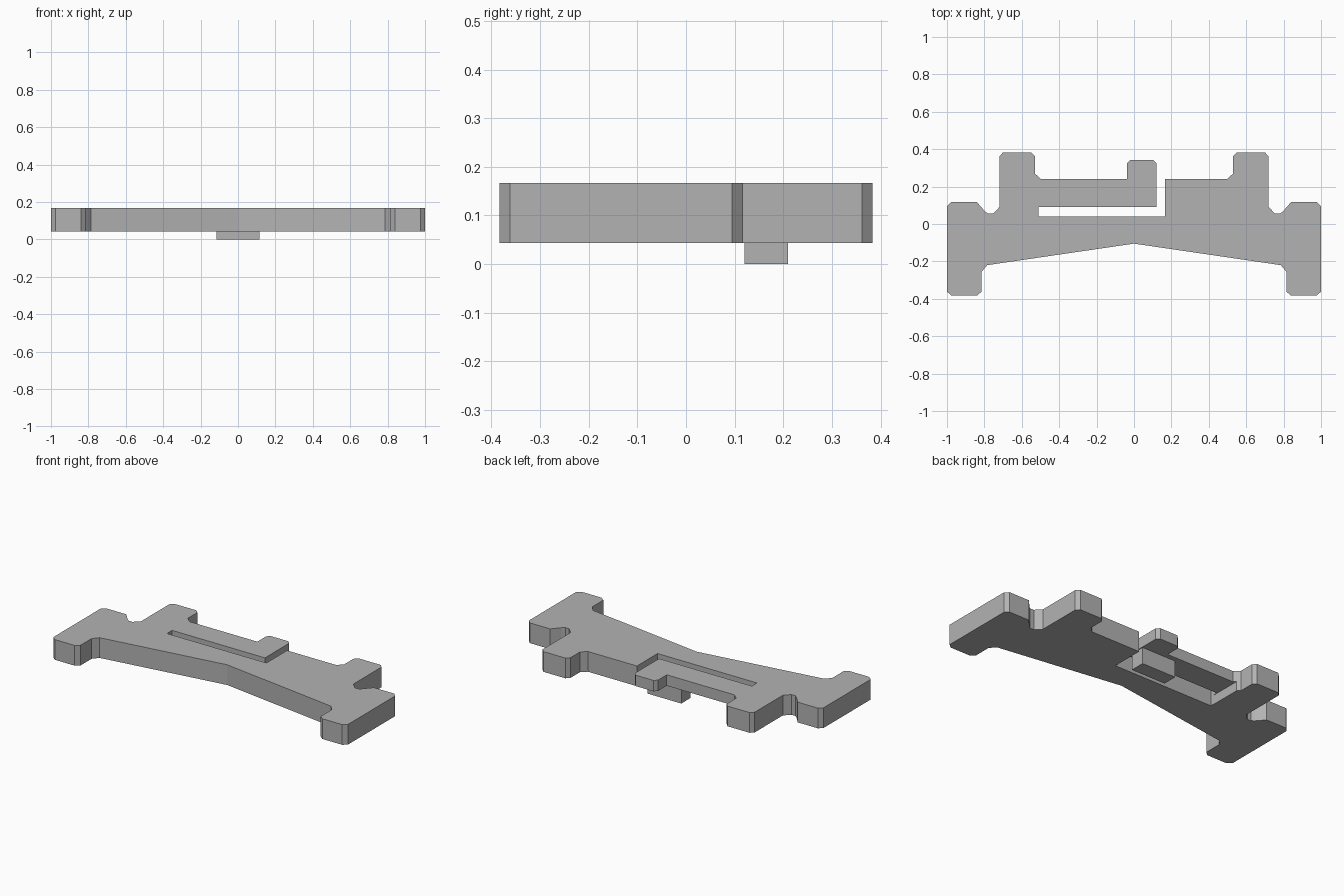
import bpy
import bmesh

BOTTOM, TOP = 0.043, 0.167   # plate underside and top
ARM_BOTTOM = 0.1             # underside of the thin spring arm

default = bpy.data.objects.get("Cube")
if default:
    bpy.data.objects.remove(default, do_unlink=True)

grey = bpy.data.materials.new("plain grey")
grey.use_nodes = True
colour = (0.45, 0.45, 0.45, 1)
grey.diffuse_color = colour
grey.node_tree.nodes["Principled BSDF"].inputs["Base Color"].default_value = colour


def prism(name, outline, z0, z1):
    """Extrude a flat outline from z0 to z1."""
    bm = bmesh.new()
    face = bm.faces.new([bm.verts.new((x, y, z0)) for x, y in outline])
    new = bmesh.ops.extrude_face_region(bm, geom=[face])["geom"]
    verts = [v for v in new if isinstance(v, bmesh.types.BMVert)]
    bmesh.ops.translate(bm, verts=verts, vec=(0, 0, z1 - z0))
    bmesh.ops.recalc_face_normals(bm, faces=bm.faces)
    mesh = bpy.data.meshes.new(name)
    bm.to_mesh(mesh)
    bm.free()
    mesh.materials.append(grey)
    obj = bpy.data.objects.new(name, mesh)
    bpy.context.collection.objects.link(obj)
    return obj


def rectangle(x0, x1, y0, y1):
    return [(x0, y0), (x1, y0), (x1, y1), (x0, y1)]


# One side of the plate: front foot, side notch and rear foot
side = [(0.785, -0.22), (0.795, -0.232), (0.815, -0.255), (0.815, -0.362),
        (0.84, -0.383), (0.975, -0.383), (1, -0.362), (1, 0.095),
        (0.978, 0.117), (0.84, 0.117), (0.797, 0.068), (0.78, 0.055),
        (0.755, 0.055), (0.72, 0.09), (0.72, 0.362), (0.70, 0.383),
        (0.55, 0.383), (0.53, 0.362), (0.53, 0.27), (0.497, 0.24)]
mirrored = [(-x, y) for x, y in reversed(side)]

# Slot and spring arm with its finger tab, between the rear feet
slot_and_arm = [(0.165, 0.24), (0.165, 0.04), (-0.51, 0.04), (-0.51, 0.09),
                (0.12, 0.09), (0.12, 0.325), (0.102, 0.343), (-0.02, 0.343),
                (-0.037, 0.325), (-0.037, 0.24)]

plate = prism("clip_plate", [(0, -0.105)] + side + slot_and_arm + mirrored, BOTTOM, TOP)

# Thin the arm from below
cutter = prism("arm_relief_cutter", rectangle(-0.512, 0.14, 0.065, 0.42), -0.05, ARM_BOTTOM)
cutter.hide_render = True
relief = plate.modifiers.new("arm relief", 'BOOLEAN')
relief.operation = 'DIFFERENCE'
relief.solver = 'EXACT'
relief.object = cutter
bpy.context.view_layer.objects.active = plate
bpy.ops.object.modifier_apply(modifier=relief.name)
bpy.data.objects.remove(cutter, do_unlink=True)

# Catch block hanging under the arm
prism("catch_block", rectangle(-0.115, 0.115, 0.12, 0.21), 0, ARM_BOTTOM)
